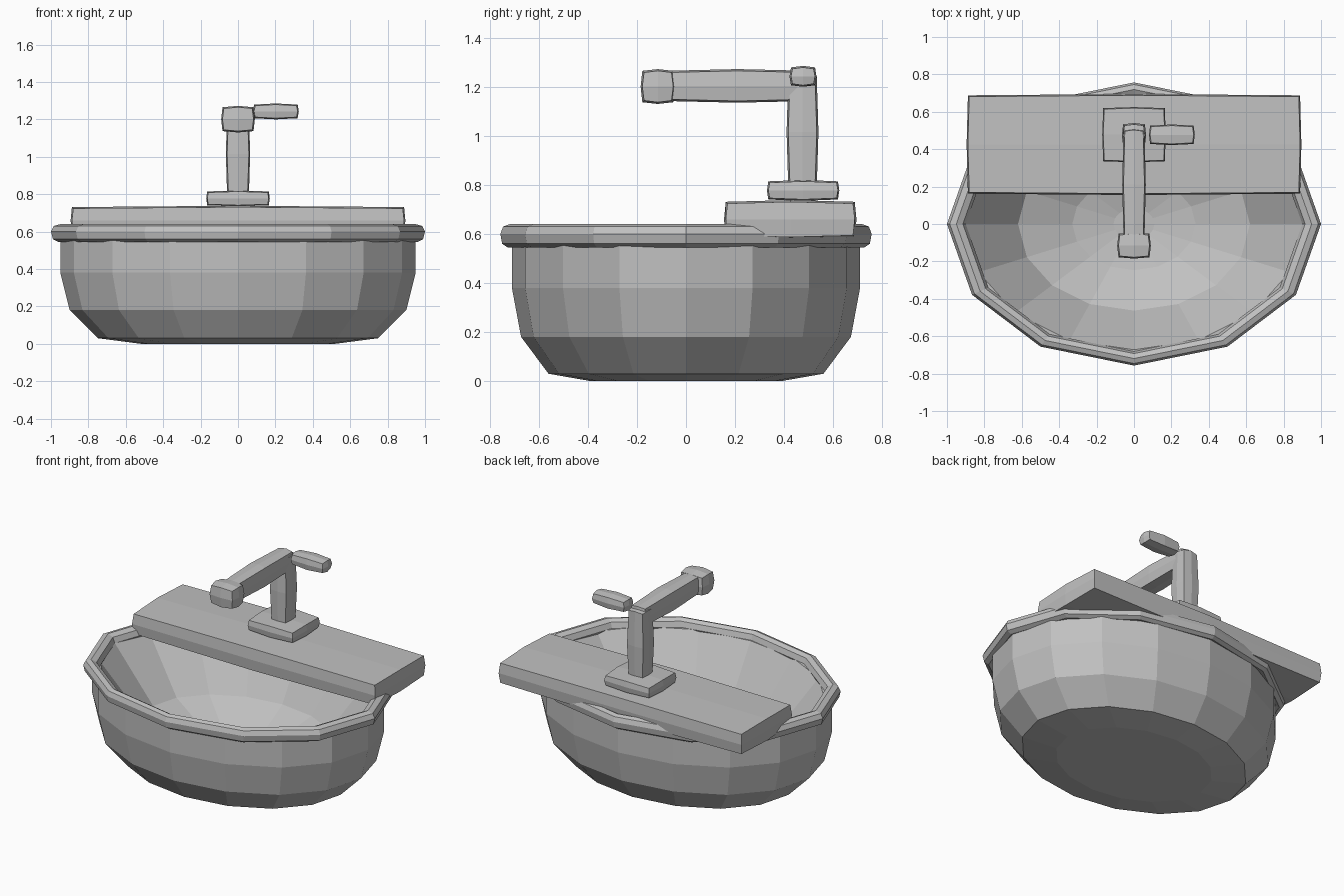
import bpy
import math

default = bpy.data.objects.get("Cube")
if default:
    bpy.data.objects.remove(default, do_unlink=True)

# One grey for everything
grey = bpy.data.materials.new("light_grey")
colour = (0.53, 0.53, 0.53, 1)
grey.diffuse_color = colour
grey.use_nodes = True
grey.node_tree.nodes["Principled BSDF"].inputs["Base Color"].default_value = colour


def make_object(name, verts, faces):
    mesh = bpy.data.meshes.new(name)
    mesh.from_pydata(verts, [], faces)
    mesh.materials.append(grey)
    obj = bpy.data.objects.new(name, mesh)
    bpy.context.collection.objects.link(obj)
    return obj


def oval_lathe(name, profile, sides, squash, closed):
    """Sweep a (radius, height) profile around an oval."""
    verts, faces = [], []
    for r, z in profile:
        for i in range(sides):
            a = math.tau * i / sides
            verts.append((r * math.cos(a), r * squash * math.sin(a), z))
    count = len(profile)
    for j in range(count if closed else count - 1):
        k = (j + 1) % count
        for i in range(sides):
            n = (i + 1) % sides
            faces.append((j * sides + i, j * sides + n, k * sides + n, k * sides + i))
    if not closed:
        faces.append(tuple(reversed(range(sides))))
        faces.append(tuple(range((count - 1) * sides, count * sides)))
    return make_object(name, verts, faces)


def soft_box(name, low, high, inset):
    """Box with one middle cut per axis; edges and corners are drawn in a little."""
    centre = [(a + b) / 2 for a, b in zip(low, high)]
    half = [(b - a) / 2 for a, b in zip(low, high)]
    steps = (-1, 0, 1)
    index, verts, faces = {}, [], []
    for p in [(x, y, z) for x in steps for y in steps for z in steps]:
        if not any(p):
            continue
        pull = inset * (sum(abs(c) for c in p) - 1) / 2
        index[p] = len(verts)
        verts.append([c + s * (h - min(pull, h / 2))
                      for c, s, h in zip(centre, p, half)])
    for axis in range(3):
        u, v = (axis + 1) % 3, (axis + 2) % 3
        for side in (-1, 1):
            for a in (-1, 0):
                for b in (-1, 0):
                    quad = []
                    for du, dv in ((0, 0), (1, 0), (1, 1), (0, 1)):
                        p = [0, 0, 0]
                        p[axis], p[u], p[v] = side, a + du, b + dv
                        quad.append(index[tuple(p)])
                    faces.append(quad if side > 0 else quad[::-1])
    return make_object(name, verts, faces)


# Basin: outer wall from the foot upward, then down the inner bowl
oval_lathe("basin", [
    (0.52, 0.0), (0.75, 0.03), (0.90, 0.18), (0.95, 0.38), (0.95, 0.59),
    (0.90, 0.59), (0.62, 0.25), (0.33, 0.13), (0.11, 0.09)],
    16, 0.747, False)

# Rim: faceted ring around the top of the basin
oval_lathe("rim", [
    (0.96, 0.545), (0.99, 0.56), (1.0, 0.60), (0.985, 0.63), (0.95, 0.64),
    (0.915, 0.625), (0.90, 0.59), (0.92, 0.555)],
    12, 0.757, True)

# Shelf across the back
soft_box("back_shelf", (-0.895, 0.155, 0.58), (0.895, 0.695, 0.738), 0.014)

# Tap
soft_box("tap_base", (-0.17, 0.33, 0.735), (0.17, 0.625, 0.82), 0.011)
soft_box("tap_column", (-0.065, 0.41, 0.78), (0.065, 0.54, 1.25), 0.014)
soft_box("tap_spout", (-0.063, -0.09, 1.135), (0.063, 0.51, 1.272), 0.014)
soft_box("spout_head", (-0.09, -0.185, 1.13), (0.09, -0.045, 1.272), 0.014)
soft_box("tap_lever", (0.08, 0.422, 1.2), (0.325, 0.532, 1.285), 0.012)
